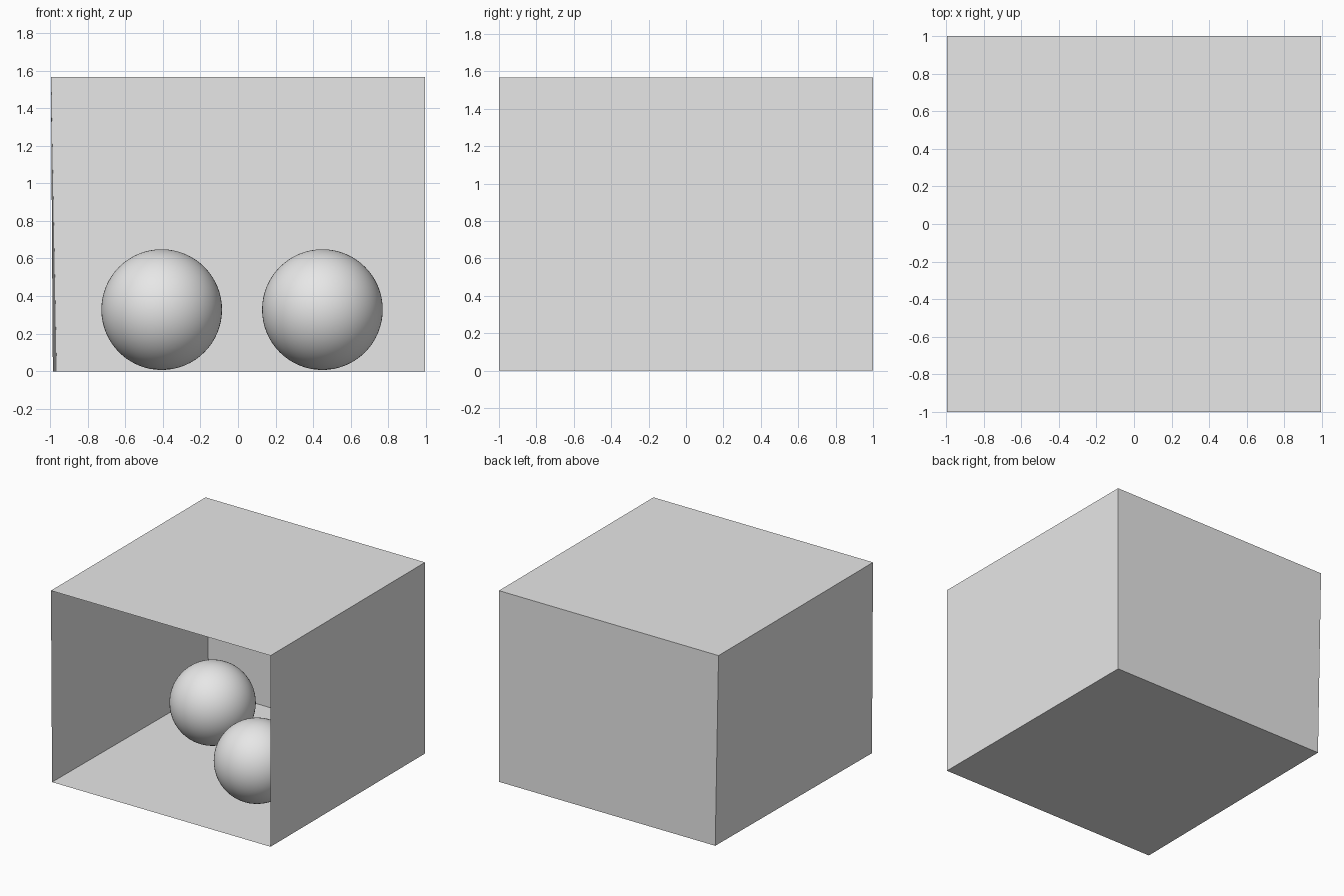
import bpy
import bmesh

cube = bpy.data.objects.get("Cube")
if cube:
    bpy.data.objects.remove(cube, do_unlink=True)

# Single matte grey
grey = bpy.data.materials.new("matte_grey")
grey.use_nodes = True
colour = (0.8, 0.8, 0.8, 1.0)
grey.diffuse_color = colour
grey.node_tree.nodes["Principled BSDF"].inputs["Base Color"].default_value = colour

HEIGHT = 1.566
SIDE = 0.995

# Room corners; the right wall leans in slightly towards the floor
corner = {
    "right_front_low": (-0.985, -1, 0),
    "right_back_low": (-0.965, 1, 0),
    "right_front_high": (-SIDE, -1, HEIGHT),
    "right_back_high": (-SIDE, 1, HEIGHT),
    "left_front_low": (SIDE, -1, 0),
    "left_back_low": (SIDE, 1, 0),
    "left_front_high": (SIDE, -1, HEIGHT),
    "left_back_high": (SIDE, 1, HEIGHT),
}


def add_mesh(name, bm):
    mesh = bpy.data.meshes.new(name)
    bm.to_mesh(mesh)
    bm.free()
    mesh.materials.append(grey)
    obj = bpy.data.objects.new(name, mesh)
    bpy.context.collection.objects.link(obj)
    return obj


def panel(name, *keys):
    """Thin sheet spanning four named corners, facing into the room."""
    bm = bmesh.new()
    bm.faces.new([bm.verts.new(corner[k]) for k in keys])
    add_mesh(name, bm)


def ball(name, location):
    bm = bmesh.new()
    bmesh.ops.create_uvsphere(bm, u_segments=64, v_segments=32, radius=0.321)
    for face in bm.faces:
        face.smooth = True
    add_mesh(name, bm).location = location


# Room, open at the front
panel("floor", "right_front_low", "left_front_low", "left_back_low", "right_back_low")
panel("ceiling", "right_front_high", "right_back_high", "left_back_high", "left_front_high")
panel("back_wall", "right_back_low", "left_back_low", "left_back_high", "right_back_high")
panel("left_wall", "left_front_low", "left_front_high", "left_back_high", "left_back_low")
panel("right_wall", "right_front_low", "right_back_low", "right_back_high", "right_front_high")

# Two balls resting just above the floor
ball("right_ball", (-0.406, 0.251, 0.328))
ball("left_ball", (0.449, -0.396, 0.328))
